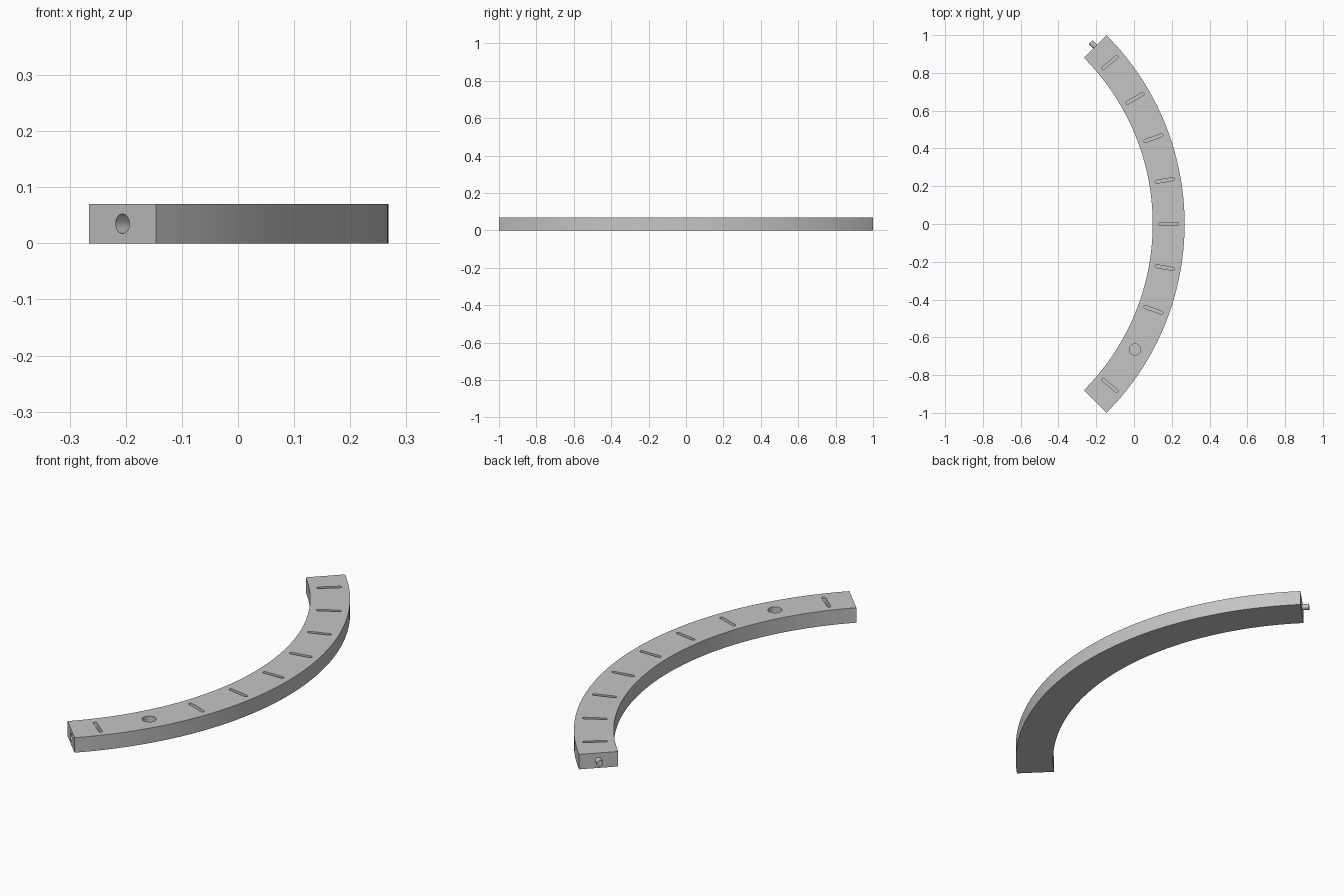
import bpy
import bmesh
from math import sin, cos, pi, radians
from mathutils import Matrix, Vector

cube = bpy.data.objects.get("Cube")
if cube:
    bpy.data.objects.remove(cube, do_unlink=True)

OUTER, INNER, HEIGHT = 1.414, 1.245, 0.07
MID = (OUTER + INNER) / 2
CENTRE = Vector((0.268 - OUTER, 0, 0))

grey = bpy.data.materials.new("plain grey")
grey.use_nodes = True
grey.diffuse_color = (0.56, 0.56, 0.56, 1)
grey.node_tree.nodes["Principled BSDF"].inputs["Base Color"].default_value = grey.diffuse_color


def arc(radius, start, end, steps, x=0):
    """Points along an arc, angles in degrees."""
    angles = [radians(start + (end - start) * i / steps) for i in range(steps + 1)]
    return [(x + radius * cos(a), radius * sin(a)) for a in angles]


def prism(name, outline, z0, z1, matrix):
    """Extrude a closed outline from z0 to z1, then place it."""
    bm = bmesh.new()
    base = bm.faces.new([bm.verts.new((x, y, z0)) for x, y in outline])
    grown = bmesh.ops.extrude_face_region(bm, geom=[base])["geom"]
    tops = [v for v in grown if isinstance(v, bmesh.types.BMVert)]
    bmesh.ops.translate(bm, verts=tops, vec=(0, 0, z1 - z0))
    bmesh.ops.recalc_face_normals(bm, faces=bm.faces)
    bm.transform(matrix)
    mesh = bpy.data.meshes.new(name)
    bm.to_mesh(mesh)
    bm.free()
    obj = bpy.data.objects.new(name, mesh)
    bpy.context.collection.objects.link(obj)
    mesh.materials.append(grey)
    return obj


def at_angle(degrees, z=0):
    """Frame on the bar's centre line, its x axis pointing outward."""
    a = radians(degrees)
    spot = CENTRE + Vector((MID * cos(a), MID * sin(a), z))
    return Matrix.Translation(spot) @ Matrix.Rotation(a, 4, "Z")


def circle(radius):
    return arc(radius, 0, 360, 32)[:-1]


# Curved bar
bar_outline = arc(OUTER, -45, 45, 72) + arc(INNER, 45, -45, 72)
bar = prism("curved_bar", bar_outline, 0, HEIGHT, Matrix.Translation(CENTRE))

# Radial slots with rounded ends, and the round pocket that replaces one of them
slot = arc(0.008, -90, 90, 8, 0.045) + arc(0.008, 90, 270, 8, -0.045)
cutters = []
for degrees in range(-40, 41, 10):
    if degrees == -30:
        cutters.append(prism("pocket_cutter", circle(0.03), 0.03, 0.1, at_angle(degrees)))
    else:
        cutters.append(prism("slot_cutter", slot, 0.045, 0.1, at_angle(degrees)))

# Socket in the front end, along the bar
along_bar = Matrix.Rotation(-pi / 2, 4, "X")
cutters.append(prism("socket_cutter", circle(0.0175), -0.03, 0.045,
                     at_angle(-45, HEIGHT / 2) @ along_bar))

bpy.context.view_layer.objects.active = bar
for cutter in cutters:
    cutter.hide_render = True
    cut = bar.modifiers.new("cut", "BOOLEAN")
    cut.operation = "DIFFERENCE"
    cut.solver = "EXACT"
    cut.object = cutter
    bpy.ops.object.modifier_apply(modifier=cut.name)
    bpy.data.objects.remove(cutter, do_unlink=True)

# Peg on the back end
peg = prism("joining_peg", circle(0.014), -0.01, 0.032,
            at_angle(45, HEIGHT / 2) @ along_bar)

bpy.ops.object.select_all(action="DESELECT")
for obj in (bar, peg):
    obj.select_set(True)
bpy.ops.object.shade_smooth_by_angle(angle=radians(30))
